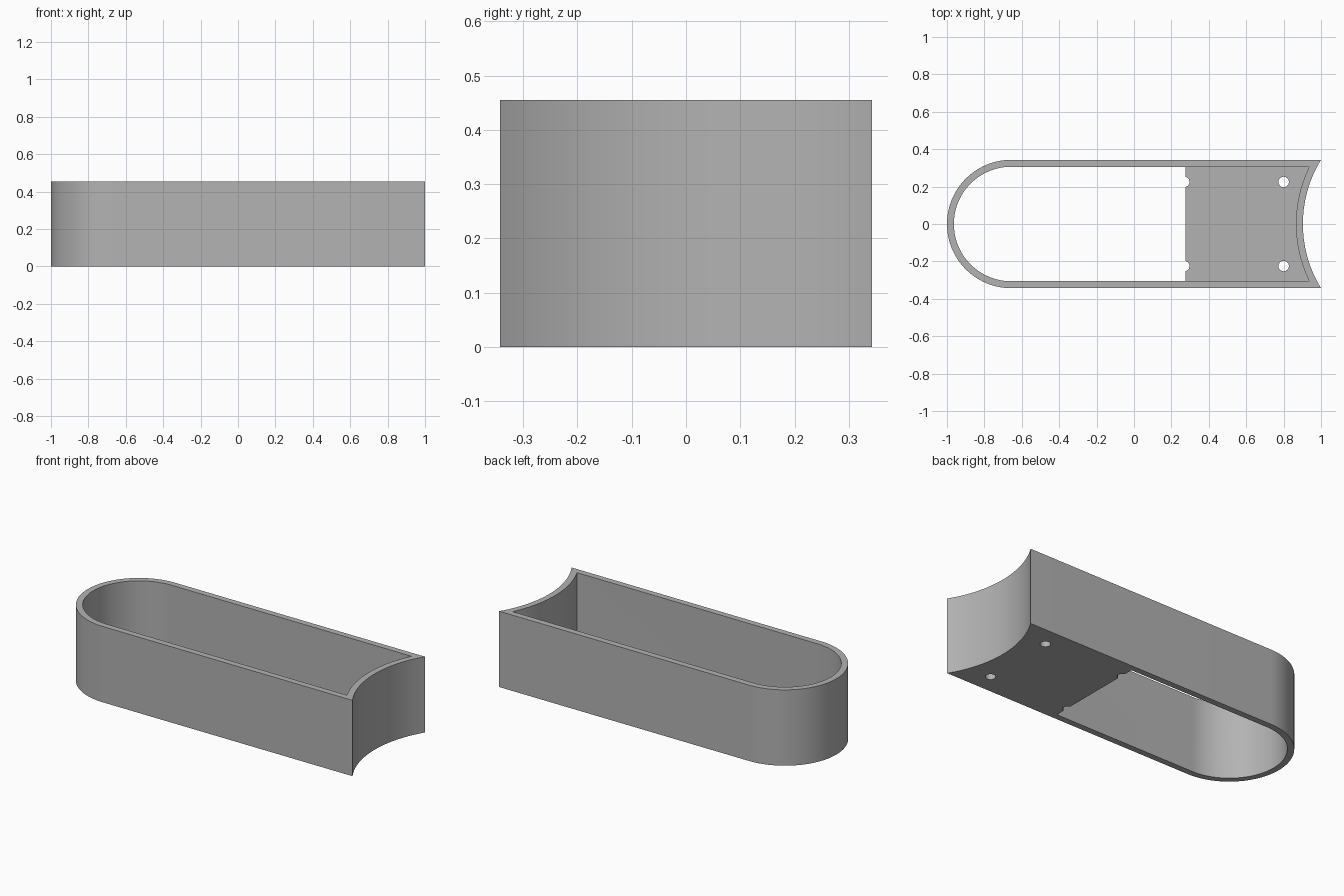
import bpy, bmesh
from math import sin, cos, pi, asin, radians

HEIGHT = 0.455
HALF = 0.343          # outer half width
WALL = 0.037
FLOOR = 0.037         # floor thickness
NOSE_X = HALF - 1     # centre of the rounded end
SCOOP_X, SCOOP_R = 1.558, 0.655   # centre and radius of the concave end
EDGE_X = 0.275        # where the floor stops
HOLE_Y, HOLE_R = 0.225, 0.028

if "Cube" in bpy.data.objects:
    bpy.data.objects.remove(bpy.data.objects["Cube"])

grey = bpy.data.materials.new("plain grey")
grey.use_nodes = True
colour = (0.45, 0.45, 0.45, 1)
grey.diffuse_color = colour
grey.node_tree.nodes["Principled BSDF"].inputs["Base Color"].default_value = colour


def arc(cx, cy, r, start, end, steps):
    angles = [start + (end - start) * i / steps for i in range(steps + 1)]
    return [(cx + r * cos(a), cy + r * sin(a)) for a in angles]


def nose(inset):
    return arc(NOSE_X, 0, HALF - inset, pi / 2, 3 * pi / 2, 48)


def outline(inset):
    """Rounded on the left, scooped on the right."""
    r = SCOOP_R + inset
    a = asin((HALF - inset) / r)
    return nose(inset) + arc(SCOOP_X, 0, r, pi + a, pi - a, 32)


def prism(name, points, bottom, top):
    bm = bmesh.new()
    face = bm.faces.new([bm.verts.new((x, y, bottom)) for x, y in points])
    side = bmesh.ops.extrude_face_region(bm, geom=[face])["geom"]
    verts = [v for v in side if isinstance(v, bmesh.types.BMVert)]
    bmesh.ops.translate(bm, verts=verts, vec=(0, 0, top - bottom))
    bmesh.ops.recalc_face_normals(bm, faces=bm.faces)
    mesh = bpy.data.meshes.new(name)
    bm.to_mesh(mesh)
    bm.free()
    mesh.materials.append(grey)
    obj = bpy.data.objects.new(name, mesh)
    bpy.context.collection.objects.link(obj)
    return obj


def cut(body, cutter):
    cutter.hide_render = True
    mod = body.modifiers.new("cut", 'BOOLEAN')
    mod.operation, mod.solver, mod.object = 'DIFFERENCE', 'EXACT', cutter
    bpy.context.view_layer.objects.active = body
    bpy.ops.object.modifier_apply(modifier=mod.name)
    bpy.data.objects.remove(cutter)


# Tray body, hollowed from above
tray = prism("tray", outline(0), 0, HEIGHT)
cut(tray, prism("pocket_cutter", outline(WALL), FLOOR, HEIGHT + 0.1))

# Opening through the floor under the rounded end
inner = HALF - WALL
opening = nose(WALL) + [(EDGE_X, -inner), (EDGE_X, inner)]
cut(tray, prism("opening_cutter", opening, -0.1, FLOOR + 0.1))

# Screw holes, and half-round notches in the floor edge
for x in (EDGE_X - 0.006, 0.8):
    for y in (-HOLE_Y, HOLE_Y):
        circle = arc(x, y, HOLE_R, 0, 2 * pi, 24)[:-1]
        cut(tray, prism("hole_cutter", circle, -0.1, FLOOR + 0.1))

bpy.ops.object.select_all(action='DESELECT')
tray.select_set(True)
bpy.context.view_layer.objects.active = tray
bpy.ops.object.shade_smooth_by_angle(angle=radians(30))
